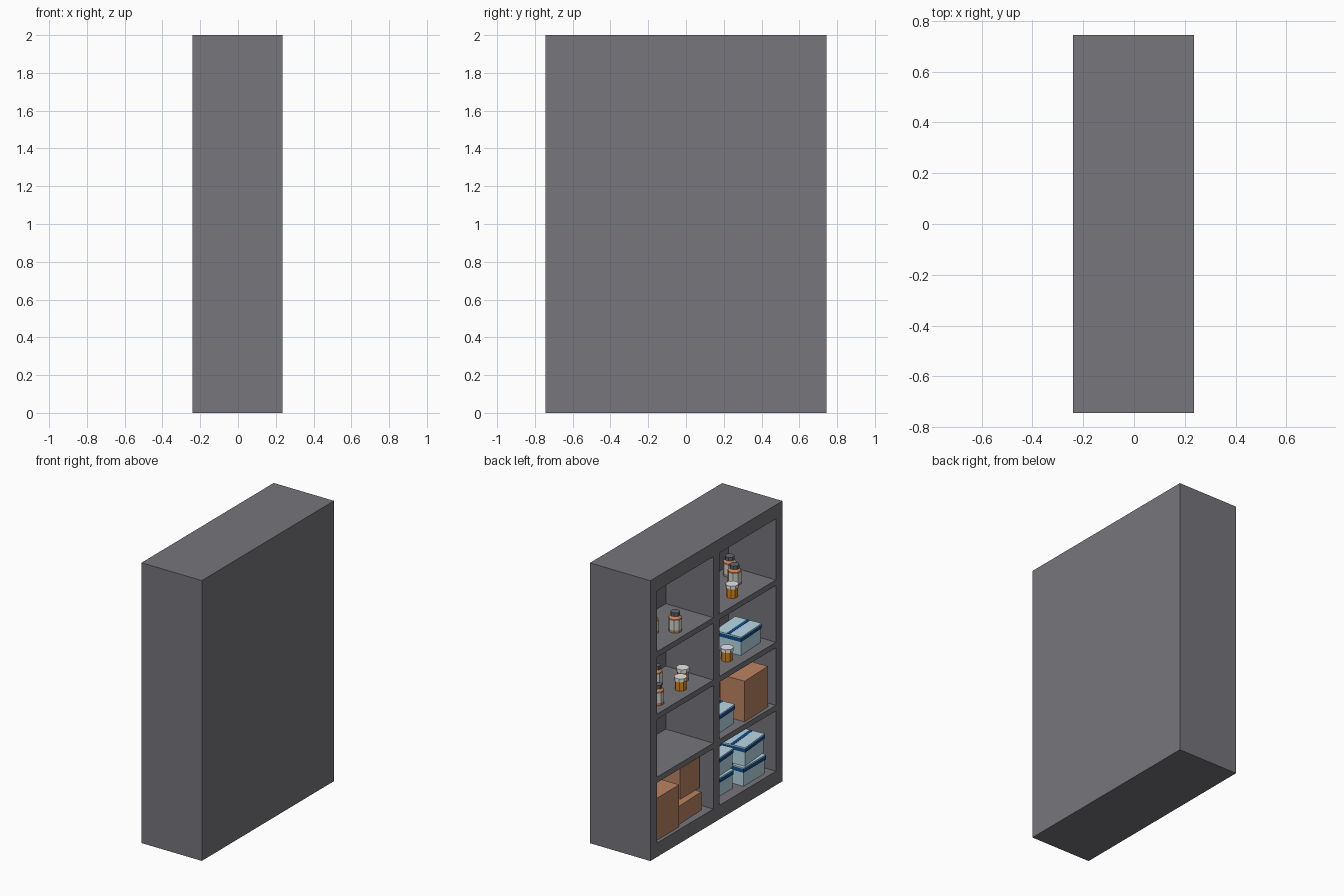
import bpy, bmesh, math
from mathutils import Matrix, Vector

if "Cube" in bpy.data.objects:
    bpy.data.objects.remove(bpy.data.objects["Cube"])


def material(name, rgb):
    m = bpy.data.materials.new(name)
    m.diffuse_color = (*rgb, 1)
    m.use_nodes = True
    m.node_tree.nodes["Principled BSDF"].inputs["Base Color"].default_value = m.diffuse_color
    return m


GREY = material("grey metal", (0.18, 0.18, 0.20))
CARD = material("brown cardboard", (0.50, 0.23, 0.125))
PALE = material("pale blue", (0.48, 0.68, 0.79))
BLUE = material("dark blue", (0.005, 0.08, 0.26))
AMBER = material("orange plastic", (0.72, 0.24, 0.01))
TAN = material("tan glass", (0.55, 0.24, 0.11))
LABEL = material("off white label", (0.66, 0.66, 0.62))
WHITE = material("white cap", (0.80, 0.80, 0.80))
DARK = material("dark grey cap", (0.13, 0.13, 0.15))


def finish(name, bm, mats, loc=(0, 0, 0), turn=0):
    me = bpy.data.meshes.new(name)
    bm.to_mesh(me)
    bm.free()
    for m in mats:
        me.materials.append(m)
    ob = bpy.data.objects.new(name, me)
    ob.location = loc
    ob.rotation_euler.z = math.radians(turn)
    bpy.context.collection.objects.link(ob)
    return ob


def add_box(bm, lo, hi, mat=0):
    lo, hi = Vector(lo), Vector(hi)
    m = Matrix.Translation((lo + hi) / 2) @ Matrix.Diagonal((*(hi - lo), 1))
    for v in bmesh.ops.create_cube(bm, size=1, matrix=m)["verts"]:
        for f in v.link_faces:
            f.material_index = mat


def lathe(bm, profile, sides=8):
    """profile: (radius, height, material of the band above this ring)"""
    rings = []
    for r, z, _ in profile:
        rings.append([bm.verts.new((r * math.cos((i + .5) * math.tau / sides),
                                    r * math.sin((i + .5) * math.tau / sides), z))
                      for i in range(sides)])
    for k in range(len(rings) - 1):
        for i in range(sides):
            j = (i + 1) % sides
            f = bm.faces.new((rings[k][i], rings[k][j], rings[k + 1][j], rings[k + 1][i]))
            f.material_index = profile[k][2]
    bm.faces.new(rings[0][::-1]).material_index = profile[0][2]
    bm.faces.new(rings[-1]).material_index = profile[-1][2]


# Cabinet: solid block with eight compartments cut into the -x side
bm = bmesh.new()
add_box(bm, (-.24, -.745, 0), (.236, .745, 2))
cabinet = finish("cabinet", bm, [GREY])
FLOORS = [0.10, 0.57, 1.02, 1.465]
CEILS = [0.53, 0.98, 1.425, 1.90]
bm = bmesh.new()
for y0, y1 in ((-.67, -.035), (.035, .67)):
    for z0, z1 in zip(FLOORS, CEILS):
        add_box(bm, (-.4, y0, z0), (.135, y1, z1))
cutter = finish("compartment_cutter", bm, [GREY])
cutter.hide_render = True
mod = cabinet.modifiers.new("compartments", "BOOLEAN")
mod.object = cutter
mod.operation = "DIFFERENCE"
mod.solver = "EXACT"
bpy.context.view_layer.update()
cut = bpy.data.meshes.new_from_object(
    cabinet.evaluated_get(bpy.context.evaluated_depsgraph_get()))
cabinet.modifiers.clear()
cabinet.data = cut
bpy.data.objects.remove(cutter)


# Contents: u runs along the open side from +y, v is depth from the opening
def place(u, v, z):
    return (v - .24, .745 - u, z)


def carton(u0, u1, v0, v1, z0, z1, turn=0):
    bm = bmesh.new()
    w, d, h = (u1 - u0) / 2, (v1 - v0) / 2, z1 - z0
    add_box(bm, (-d, -w, 0), (d, w, h))
    finish("cardboard_box", bm, [CARD], place((u0 + u1) / 2, (v0 + v1) / 2, z0), turn)


def supply_box(u0, v0, z0, turn=0):
    bm = bmesh.new()
    w, d, h = .12, .095, .135
    add_box(bm, (-d, -w, 0), (d, w, h - .035))                              # body
    add_box(bm, (-d - .006, -w - .006, h - .035), (d + .006, w + .006, h - .008), 1)  # blue rim
    add_box(bm, (-d - .006, -w - .006, h - .008), (d + .006, w + .006, h))  # lid
    add_box(bm, (-.012, -w - .006, h), (.012, w + .006, h + .0015), 1)      # lid stripe
    finish("supply_box", bm, [PALE, BLUE], place(u0 + w, v0 + d, z0), turn)


def pill_bottle(u, v, z):
    bm = bmesh.new()
    lathe(bm, [(.038, 0, 0), (.038, .066, 0), (.044, .066, 1), (.044, .09, 1)])
    finish("pill_bottle", bm, [AMBER, WHITE], place(u, v, z))


def glass_bottle(u, v, z):
    bm = bmesh.new()
    lathe(bm, [(.045, 0, 0), (.045, .018, 1), (.045, .085, 0), (.045, .096, 0),
               (.026, .112, 0), (.032, .112, 2), (.032, .137, 2)])
    finish("glass_bottle", bm, [TAN, LABEL, DARK], place(u, v, z))


F0, F1, F2, F3 = FLOORS
# Bottles on the upper two rows
for u, v, z in ((1.22, .19, F3), (1.31, .29, F3), (.41, .09, F3), (.30, .20, F3),
                (.446, .27, F2), (.215, .095, F2)):
    glass_bottle(u, v, z)
for u, v, z in ((1.05, .09, F3), (.60, .165, F2), (.478, .096, F2), (1.017, .107, F2)):
    pill_bottle(u, v, z)

# Blue and white supply boxes
for u, v, z, turn in ((1.113, .075, F2, 3), (.79, .06, F1, 3),
                      (1.105, .04, F0, 0), (1.115, .05, F0 + .137, 5),
                      (.80, .08, F0, 0), (.82, .09, F0 + .137, 4)):
    supply_box(u, v, z, turn)

# Cardboard boxes
carton(1.09, 1.365, .025, .215, F1, F1 + .29, 2)
carton(.09, .361, .025, .215, F0, F0 + .30)
carton(.375, .65, .05, .24, F0, F0 + .13, 2)
carton(.48, .70, .10, .29, F0 + .13, F0 + .405)
